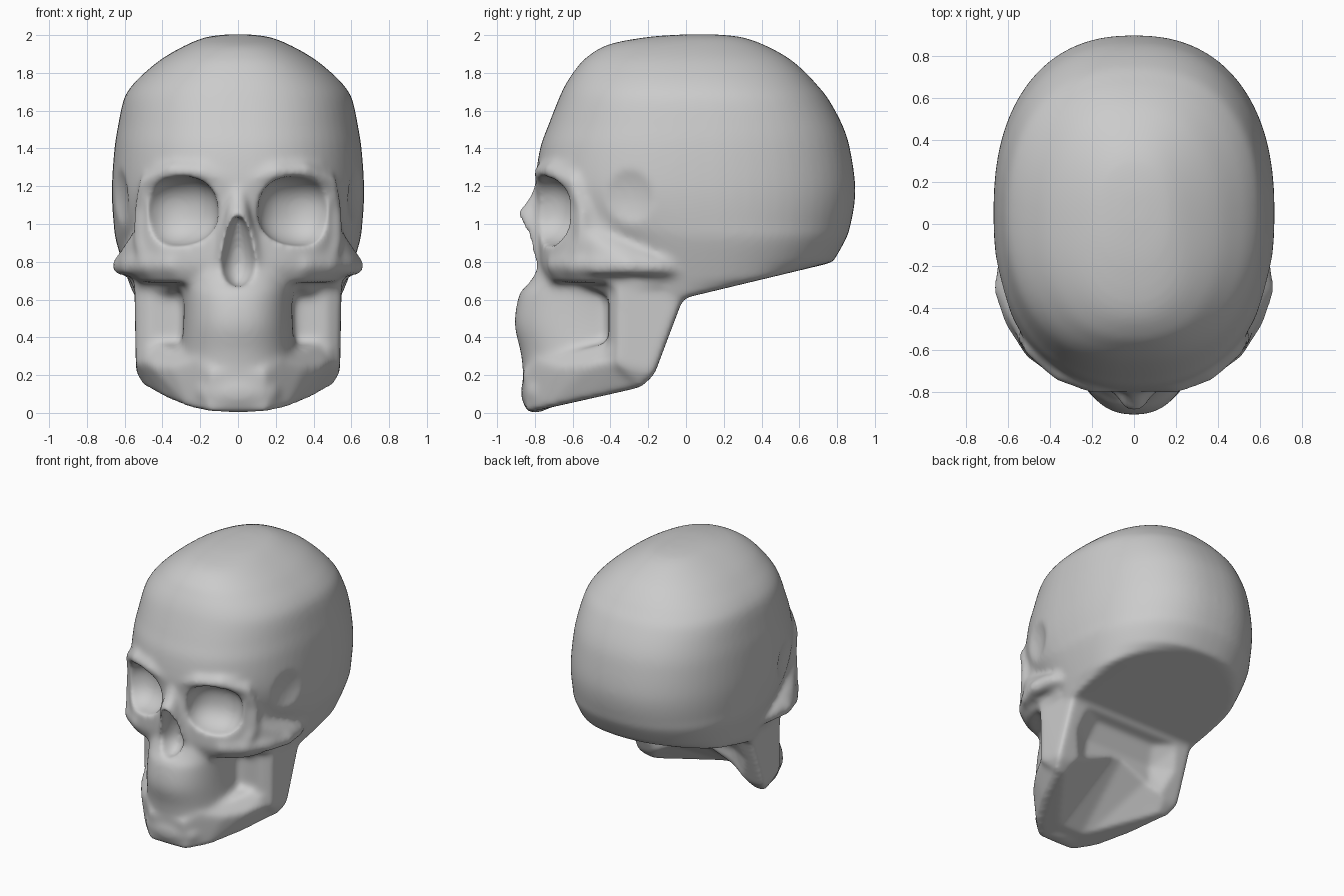
import bpy, bmesh, math
from mathutils import Vector, Euler

if "Cube" in bpy.data.objects:
    bpy.data.objects.remove(bpy.data.objects["Cube"])


def loft(bm, secs, n=2.5, floor=None, seg=64, steps=5):
    """Stack superellipse rings (z, y_front, y_back, half_width), smoothly interpolated."""
    rows, last = [], len(secs) - 1
    for i in range(last):
        q = (secs[max(i - 1, 0)], secs[i], secs[i + 1], secs[min(i + 2, last)])
        for k in range(steps):
            t = k / steps
            rows.append([0.5 * (2 * b + (c - a) * t + (2 * a - 5 * b + 4 * c - d) * t * t
                                + (3 * b - a - 3 * c + d) * t ** 3) for a, b, c, d in zip(*q)])
    rows.append(secs[-1])
    rings = []
    for z, yf, yb, hw in rows:
        ring = []
        for j in range(seg):
            a = 2 * math.pi * j / seg
            c, s = math.cos(a), math.sin(a)
            x = hw * math.copysign(abs(c) ** (2 / n), c)
            y = (yf + yb) / 2 + (yb - yf) / 2 * math.copysign(abs(s) ** (2 / n), s)
            ring.append(bm.verts.new((x, y, max(z, floor(y)) if floor else z)))
        rings.append(ring)
    for r, q in zip(rings, rings[1:]):
        for j in range(seg):
            k = (j + 1) % seg
            bm.faces.new((r[j], r[k], q[k], q[j]))
    bm.faces.new(rings[0])
    bm.faces.new(rings[-1])


def hull(bm, pts):
    vs = [bm.verts.new(p) for p in pts]
    bmesh.ops.convex_hull(bm, input=vs)
    bmesh.ops.delete(bm, geom=[v for v in vs if v.is_valid and not v.link_faces], context='VERTS')


def flip(pts, s):
    return [(s * x, y, z) for x, y, z in pts]


def both(pts):
    return flip(pts, 1) + flip(pts, -1)


def blob(bm, centre, radii, side=1, rot=(0, 0, 0), power=1.0):
    """Ellipsoid, squared off when power is below one."""
    m = Euler(rot).to_matrix()
    for v in bmesh.ops.create_icosphere(bm, subdivisions=4, radius=1)['verts']:
        p = Vector([r * math.copysign(abs(c) ** e, c)
                    for c, r, e in zip(v.co, radii, (power, 1, power))])
        p = m @ p + Vector(centre)
        v.co = (p.x * side, p.y, p.z)


def tube(bm, path, radii, side):
    """Chain of hulls between balls along a path."""
    balls = []
    for p, r in zip(path, radii):
        ball = []
        for i in range(60):
            h = 1 - (2 * i + 1) / 60
            a, w = i * 2.39996, math.sqrt(1 - h * h)
            ball.append((side * (p[0] + r * w * math.cos(a)), p[1] + r * w * math.sin(a), p[2] + r * h))
        balls.append(ball)
    for a, b in zip(balls, balls[1:]):
        hull(bm, a + b)


def finish(bm, name):
    bmesh.ops.recalc_face_normals(bm, faces=bm.faces)
    me = bpy.data.meshes.new(name)
    bm.to_mesh(me)
    bm.free()
    ob = bpy.data.objects.new(name, me)
    bpy.context.collection.objects.link(ob)
    return ob


bm = bmesh.new()

# Braincase with a slanted flat base
loft(bm, [(2.004, .0, .15, .05), (1.99, -.2, .29, .165), (1.95, -.41, .41, .27),
          (1.88, -.53, .54, .395), (1.805, -.595, .63, .49), (1.735, -.64, .695, .56),
          (1.66, -.675, .755, .605), (1.52, -.73, .83, .635), (1.39, -.775, .87, .655),
          (1.18, -.795, .897, .668), (1.0, -.72, .872, .658), (.87, -.6, .82, .635),
          (.45, -.45, .57, .5)], n=2.32, floor=lambda y: .61 + .24 * y)

# Upper face around the eye sockets
loft(bm, [(1.32, -.78, .1, .53), (1.15, -.785, .1, .55), (1.0, -.78, .1, .555),
          (.87, -.78, .1, .565), (.77, -.775, .05, .57), (.69, -.74, 0, .53)])

# Nose bridge and rim
loft(bm, [(1.24, -.785, -.5, .06), (1.13, -.835, -.5, .065), (1.05, -.892, -.5, .075),
          (.95, -.865, -.5, .11), (.85, -.84, -.5, .135), (.75, -.815, -.5, .15),
          (.65, -.83, -.5, .16)], n=2.6)

# Mouth block
loft(bm, [(.86, -.77, -.05, .38), (.76, -.8, -.05, .335), (.68, -.845, -.05, .305),
          (.62, -.885, -.05, .29), (.47, -.907, -.05, .29), (.32, -.875, -.05, .305),
          (.2, -.86, -.05, .33)], n=2.3)

# Jaw body and chin
jaw = [(.15, -.845, 0), (.26, -.74, .025), (.38, -.52, .075), (.49, -.24, .135),
       (.14, -.865, .22), (.22, -.79, .28), (.35, -.67, .24), (.33, -.52, .34), (.46, -.52, .25),
       (.45, -.38, .38), (.53, -.36, .28), (.535, -.17, .2)]
hull(bm, both(jaw))
blob(bm, (0, -.79, .11), (.22, .085, .11))

# Rear jaw branches, filled across
ramus = [(.27, -.36, .2), (.47, -.41, .25), (.54, -.36, .25), (.5, -.24, .14), (.54, -.165, .21),
         (.54, -.08, .46), (.54, -.03, .6), (.52, .02, .7), (.27, -.36, .7), (.47, -.41, .7),
         (.55, -.36, .75)]
hull(bm, both(ramus))

brow = [(.06, -.755, 1.23), (.2, -.755, 1.275), (.35, -.7, 1.28), (.48, -.59, 1.22), (.51, -.545, 1.08),
        (.51, -.545, .92), (.47, -.58, .8)]
cheek = [(.34, -.67, .785), (.46, -.585, .785), (.56, -.45, .785), (.613, -.31, .78),
         (.595, -.15, .775), (.54, 0, .76)]
plate = [(.51, -.575, 1.02), (.57, -.5, .92), (.615, -.42, .86), (.64, -.3, .83), (.635, -.18, .82),
         (.66, -.31, .75), (.61, -.47, .74), (.47, -.62, .74), (.45, -.4, .72), (.45, -.4, 1),
         (.45, -.1, .72), (.55, -.05, .8)]
for s in (1, -1):
    tube(bm, brow, (.045, .05, .05, .045, .04, .045, .06), s)   # eye socket rim
    tube(bm, cheek, (.07, .07, .06, .055, .05, .04), s)         # cheek arch
    hull(bm, flip(plate, s))                                    # cheek plate
    # Fillets that soften the cheek hollow
    tube(bm, [(.3, -.58, .73), (.36, -.42, .68), (.49, -.35, .69), (.52, -.15, .7)],
         (.04, .055, .06, .05), s)
    tube(bm, [(.29, -.39, .66), (.29, -.38, .33), (.46, -.38, .32)], (.04, .04, .05), s)
skull = finish(bm, "skull")


# Fuse the parts, carve the hollows, then blend everything smooth
def fuse(name, size):
    m = skull.modifiers.new(name, 'REMESH')
    m.mode = 'VOXEL'
    m.voxel_size = size
    m.use_smooth_shade = True


def carve(bm, name):
    cutter = finish(bm, name)
    cutter.hide_render = True
    cutter.display_type = 'WIRE'
    m = skull.modifiers.new(name, 'BOOLEAN')
    m.operation = 'DIFFERENCE'
    m.solver = 'EXACT'
    m.object = cutter


fuse("fuse_parts", .02)

# Eye sockets, temples, nose opening and slope under the jaw
bm = bmesh.new()
for s in (1, -1):
    blob(bm, (.308, -.735, 1.068), (.205, .18, .182), s, (0, math.radians(7), math.radians(24)), .85)
    blob(bm, (1.08, -.4, 1.12), (.5, .45, .5), s)
loft(bm, [(1.04, -1, -.79, .02), (.97, -1, -.75, .055), (.87, -1, -.71, .082),
          (.77, -1, -.7, .095), (.7, -1, -.73, .065), (.67, -1, -.78, .025)], n=2)
hull(bm, both([(.1, -.75, -.02), (.41, -.3, .07), (.45, -.17, .17), (.26, -.17, .31), (.03, -.14, .42),
               (.45, .1, .17), (.03, .1, .45), (.41, -.3, -.1), (.45, .1, -.1), (.1, -.75, -.1)]))
carve(bm, "face_hollows")

# Scoop behind the jaw
bm = bmesh.new()
hull(bm, both([(.47, -.12, .1), (.3, -.19, .1), (.47, -.07, .42), (.44, .0, .59), (.28, -.18, .42),
               (.25, -.1, .56), (.47, .2, .1), (.44, .2, .59)]))
carve(bm, "rear_hollow")

fuse("fuse_carved", .014)
m = skull.modifiers.new("blend", 'SMOOTH')
m.factor = .5
m.iterations = 16
